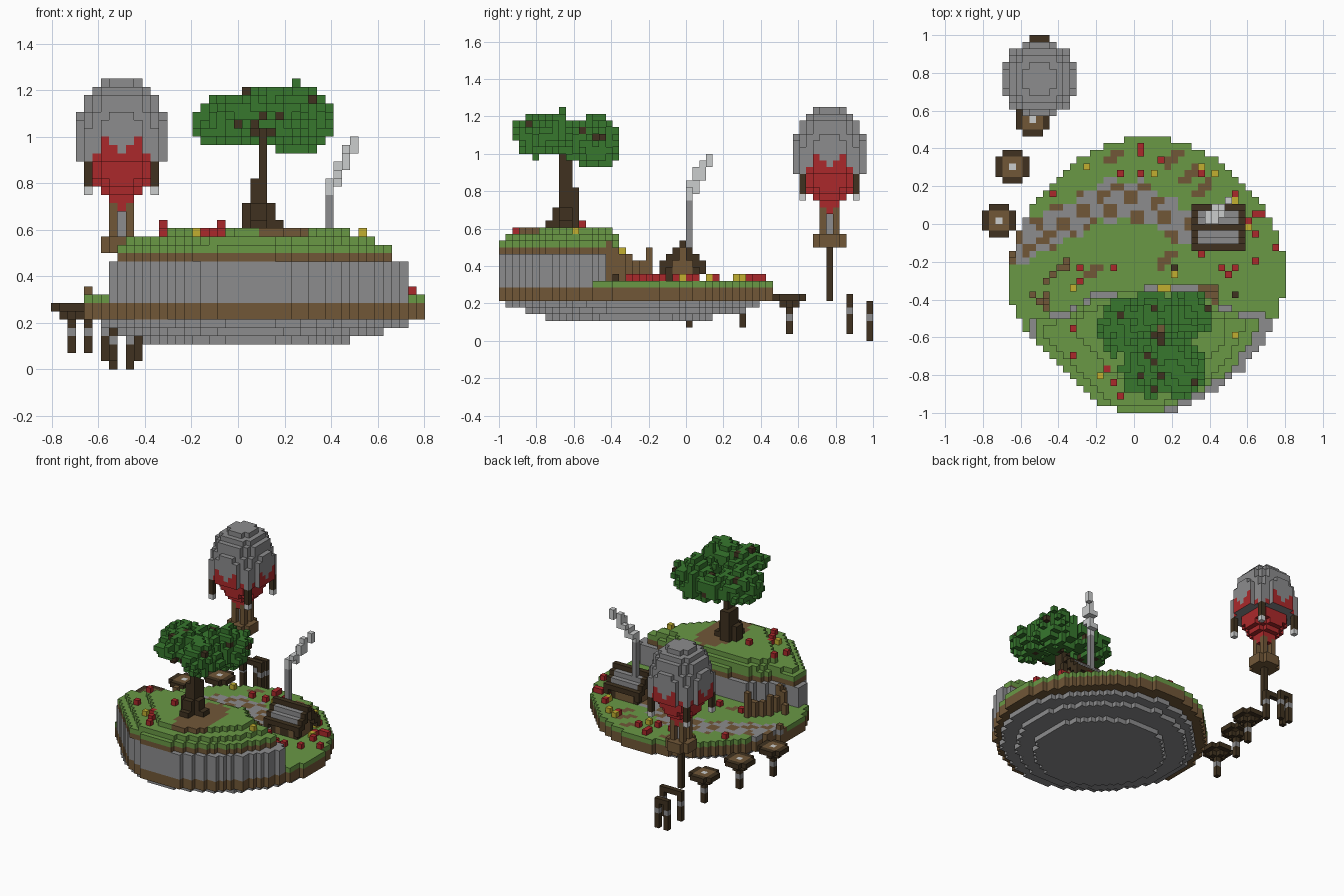
import bpy, random
from math import hypot, sin, floor

if "Cube" in bpy.data.objects:
    bpy.data.objects.remove(bpy.data.objects["Cube"])

random.seed(7)
V = 2 / 56                      # edge length of one cube
X0, Y0 = -22.5 * V, -1.0        # grid origin

COLOURS = {
    "stone": (.262, .262, .267), "soil": (.165, .096, .039), "bark": (.05, .031, .014),
    "grass": (.142, .315, .06), "leaf": (.038, .185, .027), "red": (.41, .022, .024),
    "yellow": (.54, .43, .03), "pale": (.6, .61, .61)}
NAMES = list(COLOURS)
MATS = []
for n, c in COLOURS.items():
    m = bpy.data.materials.new(n)
    m.diffuse_color = (*c, 1)
    m.use_nodes = True
    m.node_tree.nodes["Principled BSDF"].inputs["Base Color"].default_value = m.diffuse_color
    MATS.append(m)

# for each direction: the four corners of that cube face
FACES = {(1, 0, 0): [(1, 0, 0), (1, 1, 0), (1, 1, 1), (1, 0, 1)],
         (-1, 0, 0): [(0, 1, 0), (0, 0, 0), (0, 0, 1), (0, 1, 1)],
         (0, 1, 0): [(1, 1, 0), (0, 1, 0), (0, 1, 1), (1, 1, 1)],
         (0, -1, 0): [(0, 0, 0), (1, 0, 0), (1, 0, 1), (0, 0, 1)],
         (0, 0, 1): [(0, 0, 1), (1, 0, 1), (1, 1, 1), (0, 1, 1)],
         (0, 0, -1): [(0, 1, 0), (1, 1, 0), (1, 0, 0), (0, 0, 0)]}


def build(name, cells, paint=None):
    """Mesh the outer faces of a set of coloured cubes."""
    verts, faces, cols = {}, [], []
    for (i, j, k), col in cells.items():
        for d, corners in FACES.items():
            if (i + d[0], j + d[1], k + d[2]) not in cells:
                faces.append([verts.setdefault((i + p, j + q, k + r), len(verts))
                              for p, q, r in corners])
                cols.append(paint(i, j, k, d) if paint else col)
    used = sorted(set(cols))
    me = bpy.data.meshes.new(name)
    me.from_pydata([(X0 + i * V, Y0 + j * V, k * V) for i, j, k in verts], [], faces)
    for u in used:
        me.materials.append(MATS[NAMES.index(u)])
    me.polygons.foreach_set("material_index", [used.index(c) for c in cols])
    bpy.context.collection.objects.link(bpy.data.objects.new(name, me))


def box(cells, i0, i1, j0, j1, k0, k1, col):
    for i in range(i0, i1 + 1):
        for j in range(j0, j1 + 1):
            for k in range(k0, k1 + 1):
                cells[i, j, k] = col


def pos(i, j):
    return X0 + (i + .5) * V, Y0 + (j + .5) * V


def cell(x, y):
    return floor((x - X0) / V), floor((y - Y0) / V)


def inside(x, y, r):            # slightly diamond-like disc
    return abs(x / r) ** 1.8 + abs(y / r) ** 1.8 < 1


def interp(pts, x):
    for (a, p), (b, q) in zip(pts, pts[1:]):
        if x <= b:
            return p + (q - p) * max(0, x - a) / (b - a)
    return pts[-1][1]


# ---- island: stacked discs, with a raised terrace at the front
CLIFF = [(-.6, -.5), (-.36, -.47), (-.22, -.37), (.05, -.34), (.34, -.33), (.42, -.42),
         (.55, -.46), (.8, -.5)]
PATH = [(-.66, -.12), (-.5, -.06), (-.33, .02), (-.15, .13), (.05, .11), (.2, .02), (.34, -.06)]
DISCS = [(3, .05, -.3, .45, "stone"), (4, .05, -.28, .585, "stone"), (5, .07, -.29, .67, "stone"),
         (6, .07, -.27, .735, "soil"), (7, .07, -.27, .735, "soil"), (8, .07, -.27, .735, "grass")]
# level, centre, radius, set-back, left limit, front-left corner cut, colour
TERRACE = [(k, .07, -.27, .735, 0, -.56, -1.15, "stone") for k in range(8, 13)] + [
    (13, .02, -.3, .7, .02, -.53, -1.15, "soil"), (14, .02, -.3, .7, .02, -.53, -1.15, "grass"),
    (15, .02, -.36, .61, .04, -.48, -1.08, "grass"), (16, .04, -.43, .48, .08, -.38, -.89, "grass")]
PATCHES = [(-.1, .36), (.2, .34), (.3, .27), (.37, .2), (-.22, -.25), (.16, -.2)]
island = {}
for i in range(45):
    for j in range(56):
        x, y = pos(i, j)
        for k, cx, cy, r, col in DISCS:
            if inside(x - cx, y - cy, r) and x + y > -1.15:
                if k == 8:      # winding stone path and bare soil patches
                    blot = sin(47 * x + 23 * y) + sin(52 * y - 38 * x)
                    if x < .34 and abs(y - interp(PATH, x)) < .105 + .02 * sin(40 * x):
                        col = "soil" if blot > .18 else "stone"
                    elif any(abs(x - a - .7 * (y - b)) < .03 and abs(y - b) < .045
                             for a, b in PATCHES):
                        col = "soil"
                island[i, j, k] = col
        for k, cx, cy, r, back, left, cut, col in TERRACE:
            if (inside(x - cx, y - cy, r) and left < x and x + y > cut
                    and y < interp(CLIFF, x) - back):
                if k == 16 and hypot((x - .18) / .14, (y + .68) / .24) < 1:
                    col = "soil"
                island[i, j, k] = col
build("island", island)

# ---- soil steps leading up to the terrace
steps = {}
for x, y, top in [(-.49, -.41, 12), (-.45, -.46, 12), (-.45, -.42, 13), (-.52, -.38, 10),
                  (-.48, -.37, 11), (-.47, -.3, 12), (-.44, -.27, 11), (-.64, -.17, 9),
                  (-.4, -.24, 11), (-.36, -.2, 13), (-.36, -.23, 11)]:
    i, j = cell(x, y)
    box(steps, i, i, j, j, 9, top, "soil")
for j, top in ((15, 14), (16, 14), (17, 13), (18, 12)):
    box(steps, 32, 34, j, j, 9, top, "soil")
build("soil_steps", steps)

# ---- flowers sit on the highest ground below them
top = {}
for c in (*island, *steps):
    top[c[:2]] = max(c[2], top.get(c[:2], 0))
RED = [(.03, .41), (.13, .35), (-.06, .27), (.05, .27), (.34, .27), (.53, .17), (.61, .03),
       (.64, .06), (.67, .05), (.64, -.05), (.75, -.12), (.64, -.2), (.5, -.27), (.53, -.23),
       (.35, -.17), (.47, -.23), (-.43, .17), (-.27, -.23), (-.12, -.23), (-.32, -.68),
       (-.32, -.55), (-.15, -.77), (-.1, -.84), (-.07, -.91), (-.07, -.64), (.03, .37),
       (-.27, -.3)]
YELLOW = [(-.25, .31), (.1, .27), (.43, .27), (.53, .13), (-.33, -.34), (.36, .3),
          (.15, -.34), (.18, -.34), (-.18, -.8), (.53, -.59), (.59, -.03), (.22, -.27)]
BARE = [(.53, -.37), (.22, -.23)]
flowers = {}
for pts, col in ((RED, "red"), (YELLOW, "yellow"), (BARE, "bark")):
    for x, y in pts:
        i, j = cell(x, y)
        if (i, j) in top:
            flowers[i, j, top[i, j] + 1] = col
build("flowers", flowers)

# ---- tree: slim trunk with flared roots, branches and ragged crown
trunk = {}
for i0, i1, j0, j1, k0, k1 in [(25, 25, 9, 10, 17, 28), (24, 25, 9, 11, 17, 22),
                               (23, 26, 9, 10, 17, 19), (24, 25, 8, 11, 17, 19),
                               (23, 27, 9, 10, 17, 17), (24, 25, 7, 11, 17, 17),
                               (23, 25, 10, 10, 28, 28), (26, 28, 10, 11, 28, 28)]:
    box(trunk, i0, i1, j0, j1, k0, k1, "bark")
build("tree_trunk", trunk)

crown = {}
BLOBS = [(-.05, -.55, 1.06, .14, .16, .105), (.27, -.49, 1.06, .13, .14, .14),
         (.24, -.76, 1.1, .13, .16, .115), (.1, -.45, 1.05, .14, .1, .09),
         (.07, -.77, 1.12, .14, .15, .09)]
for i in range(17, 34):
    for j in range(2, 19):
        for k in range(26, 34):
            x, y = pos(i, j)
            z = (k + .5) * V
            d = min(abs((x - a) / p) ** 2.2 + abs((y - b) / q) ** 2.2 + abs((z - c) / r) ** 2.2
                    for a, b, c, p, q, r in BLOBS)
            if (d < 1.25 - .7 * random.random() and random.random() < .93
                    and (i, j, k) not in trunk):
                crown[i, j, k] = "bark" if random.random() < .045 else "leaf"
box(crown, 29, 29, 9, 9, 32, 34, "leaf")
build("tree_crown", crown)

# ---- hut with a gabled roof, chimney and drifting smoke
hut = {}
box(hut, 32, 37, 25, 29, 9, 11, "soil")
box(hut, 32, 37, 26, 28, 12, 12, "soil")
box(hut, 32, 37, 27, 27, 13, 13, "soil")
for i in (32, 37):
    for j in (25, 29):
        box(hut, i, i, j, j, 9, 11, "bark")
box(hut, 34, 35, 25, 25, 9, 10, "bark")
build("hut_walls", hut)
roof = {}
for o in range(-3, 4):
    k = 14 - abs(o)
    box(roof, 31, 38, 27 + o, 27 + o, k, k, "bark" if abs(o) in (0, 3) else "stone")
    for i in (31, 38):
        box(roof, i, i, 27 + o, 27 + o, k - (o != 0), k, "bark")
build("hut_roof", roof)
chimney = {}
box(chimney, 33, 33, 28, 28, 13, 20, "stone")
build("chimney", chimney)
smoke = {}
for i, j, k0, k1 in [(33, 28, 21, 22), (33, 29, 22, 22), (34, 29, 22, 23), (34, 28, 23, 23),
                     (34, 30, 24, 24), (35, 29, 24, 25), (35, 30, 24, 26), (36, 31, 26, 27)]:
    box(smoke, i, i, j, j, k0, k1, "pale")
build("smoke", smoke)

# ---- balloon: grey envelope, zigzag red base, tassels at the corners
CI, CJ = 8, 49
RADII = [1.1, 1.5, 2.5, 3.3, 3.7, 3.7, 5.7, 5.7, 5.7, 5.7, 5.5, 5.1, 4.5, 4.5, 3.7, 2.6]
RED_TOP = [25, 26, 27, 25, 0, 0]


def envelope_paint(i, j, k, d):
    a, b = abs(i - CI), abs(j - CJ)
    out, side = (a, b) if d[0] else (b, a)
    red = k < 25 or (not d[2] and out >= 4 and k <= RED_TOP[side])
    return "red" if red else "stone"


envelope = {}
for n, r in enumerate(RADII):
    for a in range(-5, 6):
        for b in range(-5, 6):
            if hypot(a, b) < r:
                envelope[CI + a, CJ + b, 19 + n] = "stone"
build("balloon_envelope", envelope, envelope_paint)
tassels, basket = {}, {}
box(basket, CI - 2, CI + 2, CJ - 2, CJ + 2, 14, 15, "soil")
box(basket, CI, CI, CJ, CJ, 16, 18, "stone")
for a in (-1, 1):
    for b in (-1, 1):
        i, j = CI + 4 * a, CJ + 4 * b
        box(tassels, i, i, j, j, 22, 24, "bark")
        tassels[i, j, 21] = "pale"
        box(basket, CI + a, CI + a, CJ + b, CJ + b, 16, 19, "soil")
        for k in (14, 15):      # clipped basket corners
            del basket[CI + 2 * a, CJ + 2 * b, k]
build("balloon_tassels", tassels)
build("balloon_basket", basket)

# ---- mooring pole and hanging posts
mooring = {}
box(mooring, CI, CI, CJ, CJ, 6, 13, "bark")
for j, half, low, high in ((52, 2, 1, 6), (55, 1, 0, 5)):
    box(mooring, CI - half, CI + half, j, j, high, high, "bark")
    for i in (CI - half, CI + half):
        box(mooring, i, i, j, j, low, high, "bark")
        mooring[i, j, low + 3] = "stone"
build("mooring", mooring)

# ---- floating stepping pads
for n, (ci, cj, k, low) in enumerate([(2, 28, 7, 2), (4, 36, 7, 2), (7, 43, 6, 1)]):
    pad = {}
    for a in range(-2, 3):
        for b in range(-2, 3):
            s = abs(a) + abs(b)
            if s < 4:
                pad[ci + a, cj + b, k] = "bark" if max(abs(a), abs(b)) == 2 else "soil"
            if s < 2:
                pad[ci + a, cj + b, k - 1] = "bark"
    pad[ci, cj, k] = "pale"
    box(pad, ci, ci, cj, cj, low, k - 2, "bark")
    pad[ci, cj, k - 3] = "stone"
    build(f"stepping_pad_{n + 1}", pad)
